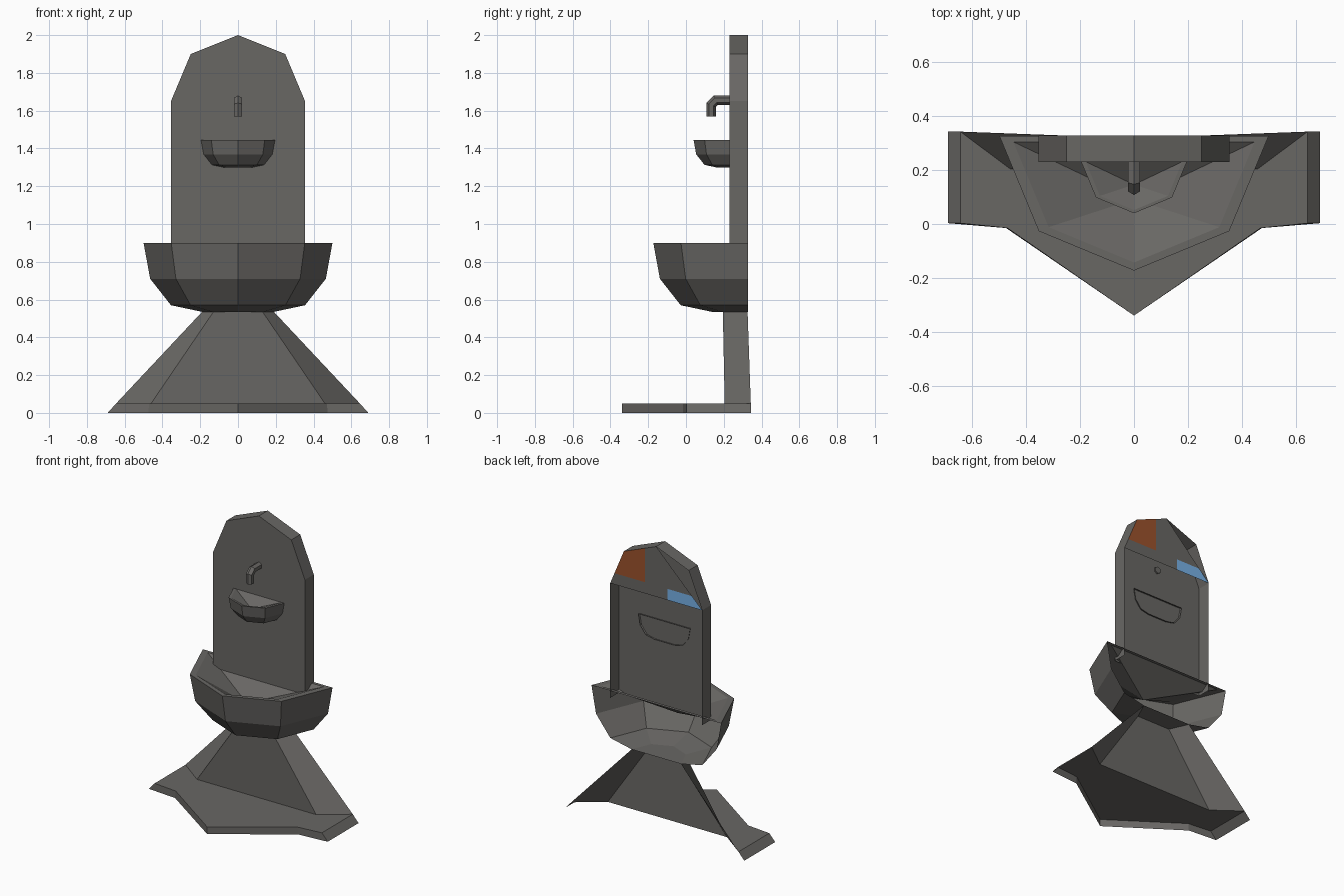
import bpy, bmesh, math
from mathutils import Vector

if "Cube" in bpy.data.objects:
    bpy.data.objects.remove(bpy.data.objects["Cube"])


def mat(name, col):
    m = bpy.data.materials.new(name)
    m.diffuse_color = (*col, 1)
    m.use_nodes = True
    m.node_tree.nodes["Principled BSDF"].inputs["Base Color"].default_value = m.diffuse_color
    return m


STONE = mat("grey_stone", (0.140, 0.135, 0.127))
RUST = mat("rust_patch", (0.33, 0.085, 0.025))
BLUE = mat("blue_patch", (0.20, 0.47, 0.85))


def finish(name, bm, mats=(STONE,)):
    bmesh.ops.remove_doubles(bm, verts=bm.verts, dist=1e-5)
    bmesh.ops.recalc_face_normals(bm, faces=bm.faces)
    me = bpy.data.meshes.new(name)
    bm.to_mesh(me)
    bm.free()
    for m in mats:
        me.materials.append(m)
    ob = bpy.data.objects.new(name, me)
    bpy.context.collection.objects.link(ob)
    return ob


def ring(bm, pts):
    return [bm.verts.new(p) for p in pts]


def bridge(bm, a, b, closed=False):
    n = len(a)
    for i in range(n if closed else n - 1):
        j = (i + 1) % n
        bm.faces.new((a[i], a[j], b[j], b[i]))


# Half-octagon basin, open at the back where it meets the wall
def basin(name, y, z, s):
    bm = bmesh.new()

    def arc(r, zz, off=0.0):
        return ring(bm, [(s * r * math.cos(math.pi + math.pi * i / 4),
                          y + s * (r * math.sin(math.pi + math.pi * i / 4) - off),
                          z + s * zz) for i in range(5)])
    # outer hull
    hull = [arc(r, zz) for r, zz in ((0.5, 0), (0.465, -0.19), (0.355, -0.33), (0.19, -0.365))]
    for a, b in zip(hull, hull[1:]):
        bridge(bm, a, b)
    bm.faces.new(hull[-1])
    # rim
    inner = arc(0.448, 0, 0.022)
    bridge(bm, hull[0], inner, True)
    # sunken bowl meeting at one low point
    low = bm.verts.new((0, y - 0.235 * s, z - 0.15 * s))
    for i in range(5):
        bm.faces.new((inner[i], inner[(i + 1) % 5], low))
    return finish(name, bm)


basin("large_basin", 0.327, 0.90, 1.0)
basin("small_basin", 0.24, 1.445, 0.4)

# Wall slab: hollow, with only the top of its back closed
F, B = 0.23, 0.328
outline = [(-0.355, 0.85), (-0.355, 1.65), (-0.25, 1.9), (0, 2.0),
           (0.25, 1.9), (0.355, 1.65), (0.355, 0.85)]
bm = bmesh.new()
fr = ring(bm, [(x, F, z) for x, z in outline])
bk = ring(bm, [(x, B, z) for x, z in outline])
bm.faces.new(fr)
bridge(bm, fr, bk)
cap = bm.faces.new((bk[1], bk[3], bk[4], bk[5]))
# cut the coloured patches into the cap
for co, no in (((0.088, 0, 0), (1, 0, 0)), ((-0.088, 0, 0), (1, 0, 0)), ((0, 0, 1.728), (0, 0, 1))):
    fs = [f for f in bm.faces if all(v.co.y > B - 1e-4 for v in f.verts)]
    geom = fs + list({e for f in fs for e in f.edges}) + list({v for f in fs for v in f.verts})
    bmesh.ops.bisect_plane(bm, geom=geom, plane_co=co, plane_no=no)
for f in bm.faces:
    c = f.calc_center_median()
    if all(v.co.y > B - 1e-4 for v in f.verts):
        if c.x > 0.088 and c.z > 1.728:
            f.material_index = 1
        elif c.x < -0.088 and c.z < 1.728:
            f.material_index = 2
finish("wall_slab", bm, (STONE, RUST, BLUE))

# Bent six-sided spout
bm = bmesh.new()
path = [Vector((0, 0.24, 1.655)), Vector((0, 0.158, 1.655)),
        Vector((0, 0.133, 1.63)), Vector((0, 0.133, 1.57))]
normals = [Vector((0, 0, 1)), Vector((0, -0.41, 1)), Vector((0, -1, 0.41)), Vector((0, -1, 0))]
rings = []
for p, n in zip(path, normals):
    rings.append(ring(bm, [p + Vector((0.025, 0, 0)) * math.sin(i * math.pi / 3)
                           + n * 0.025 * math.cos(i * math.pi / 3) for i in range(6)]))
for a, b in zip(rings, rings[1:]):
    bridge(bm, a, b, True)
bm.faces.new(rings[0])
bm.faces.new(rings[-1])
finish("spout", bm)

# Flared pedestal: front wall and two slanted sides, open behind
bm = bmesh.new()
top = ring(bm, [(-0.19, 0.326, 0.535), (-0.13, 0.195, 0.535), (0.13, 0.195, 0.535), (0.19, 0.326, 0.535)])
bot = ring(bm, [(-0.645, 0.343, 0.05), (-0.46, 0.205, 0.05), (0.46, 0.205, 0.05), (0.645, 0.343, 0.05)])
bridge(bm, top, bot)
finish("pedestal", bm)

# Pointed step: top and skirt only
bm = bmesh.new()
half = [(0.645, 0.343, 0.69), (0.645, 0.003, 0.69), (0.47, -0.015, 0.475)]
up = [(-x, y, 0.05) for x, y, w in half] + [(0, -0.34, 0.05)] + [(x, y, 0.05) for x, y, w in half[::-1]]
dn = [(-w, y, 0) for x, y, w in half] + [(0, -0.34, 0)] + [(w, y, 0) for x, y, w in half[::-1]]
u, d = ring(bm, up), ring(bm, dn)
bridge(bm, u, d)
bm.faces.new(u + ring(bm, [(0.46, 0.205, 0.05), (-0.46, 0.205, 0.05)]))
finish("step", bm)
